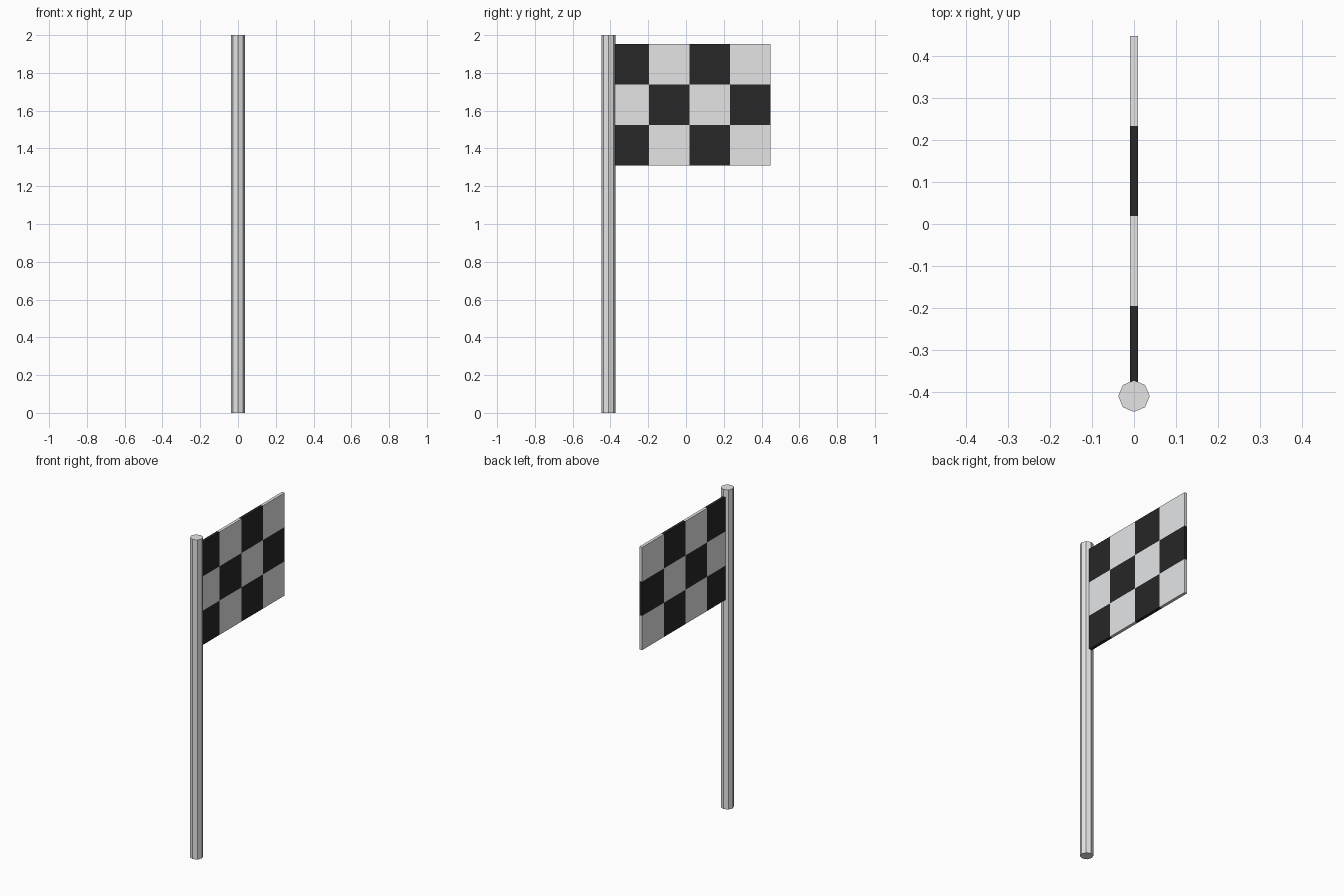
import bpy, bmesh, math

if "Cube" in bpy.data.objects:
    bpy.data.objects.remove(bpy.data.objects["Cube"])

POLE_Y, POLE_R, HEIGHT = -0.41, 0.0375, 2.0
COLS, ROWS, CELL = 4, 3, 0.2145
FLAG_Z, THICK = 1.31, 0.019


def material(name, rgb):
    m = bpy.data.materials.new(name)
    m.diffuse_color = (*rgb, 1)
    m.use_nodes = True
    m.node_tree.nodes["Principled BSDF"].inputs["Base Color"].default_value = m.diffuse_color
    return m


white = material("off_white", (0.78, 0.785, 0.795))
black = material("soft_black", (0.02, 0.02, 0.02))

# Eight-sided pole with corners on the axes
bpy.ops.mesh.primitive_cylinder_add(vertices=8, radius=POLE_R, depth=HEIGHT,
                                    location=(0, POLE_Y, HEIGHT / 2))
pole = bpy.context.object
pole.name = "pole"
pole.data.materials.append(white)

# Chequered flag: a grid of cells starting at the pole axis
bm = bmesh.new()
grid = [[bm.verts.new((0, POLE_Y + c * CELL, FLAG_Z + r * CELL))
         for c in range(COLS + 1)] for r in range(ROWS + 1)]
for r in range(ROWS):
    for c in range(COLS):
        face = bm.faces.new((grid[r][c], grid[r][c + 1],
                             grid[r + 1][c + 1], grid[r + 1][c]))
        face.material_index = (r + c + 1) % 2  # black in the pole-side corners
mesh = bpy.data.meshes.new("flag")
bm.to_mesh(mesh)
bm.free()
mesh.materials.append(white)
mesh.materials.append(black)
flag = bpy.data.objects.new("flag", mesh)
bpy.context.collection.objects.link(flag)

# Flag thickness, rim takes the colour of each neighbouring cell
solid = flag.modifiers.new("thickness", 'SOLIDIFY')
solid.thickness = THICK
solid.offset = 0
